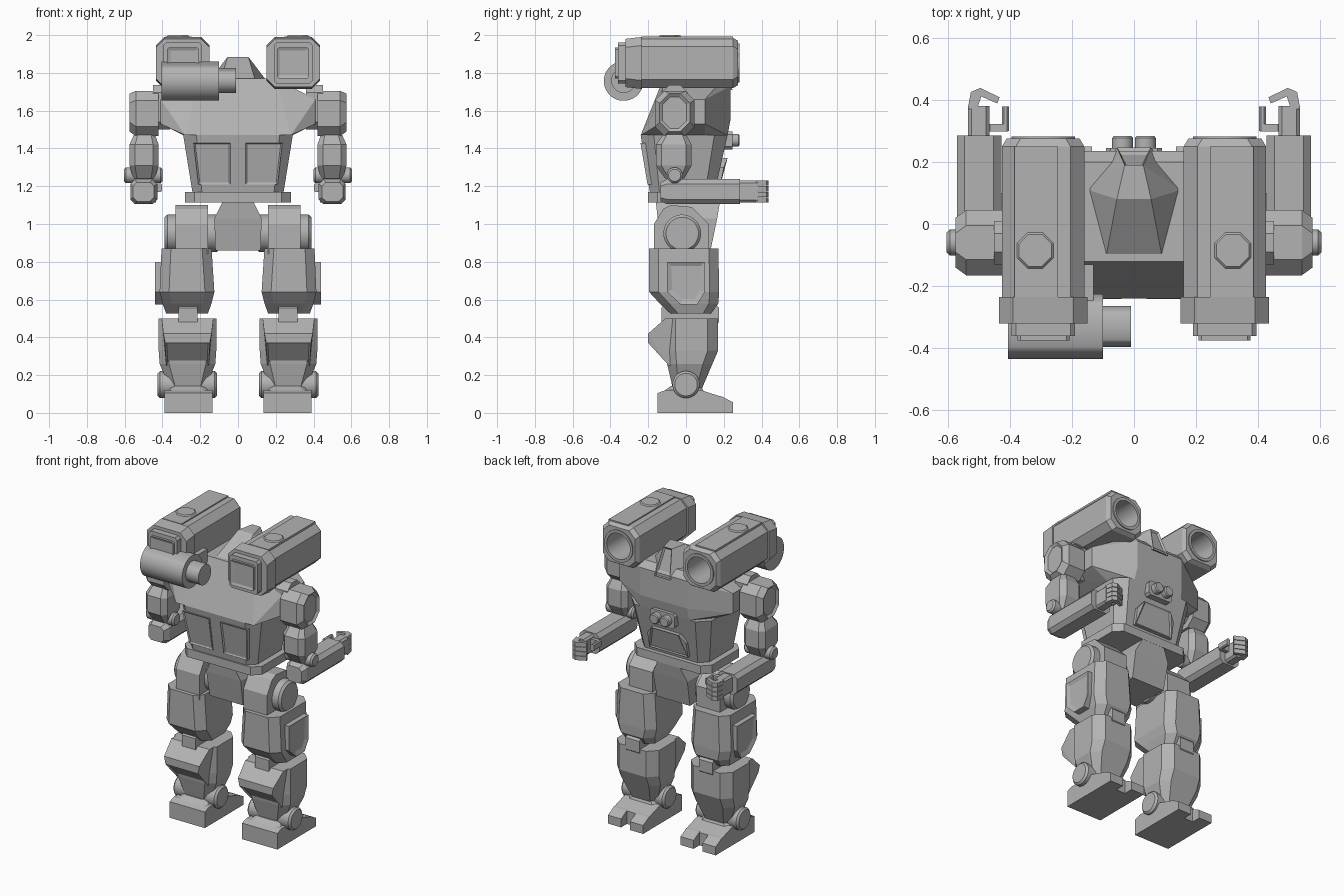
import bpy, bmesh, math
from mathutils import Vector, Matrix

if "Cube" in bpy.data.objects:
    bpy.data.objects.remove(bpy.data.objects["Cube"])

grey = bpy.data.materials.new("armour_grey")
grey.use_nodes = True
grey.diffuse_color = (0.45, 0.45, 0.45, 1)
grey.node_tree.nodes["Principled BSDF"].inputs["Base Color"].default_value = (0.45, 0.45, 0.45, 1)


def finish(bm, name, pair=False, smooth=False):
    """Turn a bmesh into an object, or into a mirrored left and right pair."""
    bmesh.ops.recalc_face_normals(bm, faces=bm.faces)
    objects = []
    for side in (("left_", "right_") if pair else ("",)):
        if side == "right_":
            bm.transform(Matrix.Scale(-1, 4, (1, 0, 0)))
            bmesh.ops.reverse_faces(bm, faces=bm.faces)
        mesh = bpy.data.meshes.new(side + name)
        bm.to_mesh(mesh)
        mesh.materials.append(grey)
        if smooth:
            mesh.polygons.foreach_set("use_smooth", [True] * len(mesh.polygons))
            mesh.set_sharp_from_angle(angle=math.radians(35))
        ob = bpy.data.objects.new(side + name, mesh)
        bpy.context.scene.collection.objects.link(ob)
        objects.append(ob)
    bm.free()
    return objects


def hull(name, points, pair=False, inset=None):
    """Convex solid; inset = (direction, border, depth) sinks or raises one face."""
    bm = bmesh.new()
    for p in points:
        bm.verts.new(p)
    bmesh.ops.remove_doubles(bm, verts=bm.verts, dist=0.0005)
    bmesh.ops.convex_hull(bm, input=bm.verts)
    bmesh.ops.delete(bm, geom=[v for v in bm.verts if not v.link_faces], context="VERTS")
    bmesh.ops.dissolve_limit(bm, angle_limit=0.02, verts=bm.verts, edges=bm.edges)
    bmesh.ops.recalc_face_normals(bm, faces=bm.faces)
    if inset:
        direction, border, depth = inset
        face = max(bm.faces, key=lambda f: f.normal.dot(Vector(direction).normalized()))
        bmesh.ops.inset_region(bm, faces=[face], thickness=border, depth=depth)
    return finish(bm, name, pair)


def place(axis, t, a, b):
    return {"x": (t, a, b), "y": (a, t, b), "z": (a, b, t)}[axis]


def block(name, axis, sections, pair=False, inset=None):
    """Solid through chamfered rectangles (t, a0, a1, b0, b1, chamfer) along an axis."""
    pts = []
    for t, a0, a1, b0, b1, c in sections:
        for a, da in ((a0, c), (a1, -c)):
            for b, db in ((b0, c), (b1, -c)):
                pts += [place(axis, t, a + da, b), place(axis, t, a, b + db)]
    return hull(name, pts, pair, inset)


def box(name, x, y, z, c=0.0, axis="y", pair=False, inset=None):
    t, a, b = {"x": (x, y, z), "y": (y, x, z), "z": (z, x, y)}[axis]
    return block(name, axis, [(k, *a, *b, c) for k in t], pair, inset)


def prism(name, x, profile, pair=False, inset=None):
    return hull(name, [(k, y, z) for k in x for y, z in profile], pair, inset)


def lathe(name, axis, centre, profile, sides=32, pair=False):
    """Revolve (radius, position) points around an axis; centre is the other two coordinates."""
    bm = bmesh.new()
    rings = []
    for r, t in profile:
        ring = []
        for i in range(sides if r else 1):
            w = 2 * math.pi * (i + 0.5) / sides
            ring.append(bm.verts.new(place(axis, t, centre[0] + r * math.cos(w), centre[1] + r * math.sin(w))))
        rings.append(ring)
    for p, q in zip(rings, rings[1:]):
        for i in range(sides):
            j = (i + 1) % sides
            corners = [p[i % len(p)], p[j % len(p)], q[j % len(q)], q[i % len(q)]]
            bm.faces.new(list(dict.fromkeys(corners)))
    return finish(bm, name, pair, sides > 12)


def cylinder(name, axis, centre, r, t0, t1, bevel=0.0, sides=32, pair=False):
    return lathe(name, axis, centre, [(0, t0), (r - bevel, t0), (r, t0 + bevel), (r, t1 - bevel),
                                      (r - bevel, t1), (0, t1)], sides, pair)


# Torso: tapered abdomen, wide chest, waist plate
block("abdomen", "z", [(1.16, -0.24, 0.24, -0.19, 0.15, 0.05), (1.47, -0.29, 0.29, -0.24, 0.22, 0.07)])
chest = []
for s in (-1, 1):
    chest += [(s * 0.28, -0.24, 1.47), (s * 0.18, 0.22, 1.47), (s * 0.29, 0.1, 1.47),
              (s * 0.41, -0.14, 1.53), (s * 0.41, 0.1, 1.53), (s * 0.41, -0.13, 1.66), (s * 0.41, 0.1, 1.66),
              (s * 0.17, 0.235, 1.55), (s * 0.17, 0.235, 1.73), (s * 0.2, -0.12, 1.77), (s * 0.18, 0.2, 1.77)]
hull("chest", chest)
box("waist_plate", (-0.28, 0.28), (-0.2, 0.18), (1.115, 1.17), 0.05, "z")

# Paired panels on the rear and one raised plate on the belly
hull("rear_panel", [(x, y + d, z) for d in (0, 0.03) for x, y, z in
     ((0.04, -0.204, 1.21), (0.21, -0.204, 1.21), (0.04, -0.241, 1.43), (0.235, -0.241, 1.43))],
     True, ((0, -1, -0.15), 0.012, -0.006))
hull("belly_plate", [(x * s, y - d, z) for s in (-1, 1) for d in (0, 0.04) for x, y, z in
     ((0.14, 0.18, 1.2), (0.14, 0.2, 1.3), (0.1, 0.22, 1.35))], False, ((0, 1, -0.2), 0.012, -0.006))

# Twin sensors on the chest
box("sensor_mount", (-0.09, 0.09), (0.18, 0.245), (1.395, 1.49), 0.015)
cylinder("sensor", "y", (0.037, 1.443), 0.034, 0.22, 0.283, 0.006, 20, True)

# Faceted head with a recessed front window
head = []
for s in (-1, 1):
    head += [(s * 0.055, 0.08, 1.885), (s * 0.03, 0.19, 1.885), (s * 0.09, -0.105, 1.765),
             (s * 0.15, 0.11, 1.76), (s * 0.055, 0.246, 1.71)]
hull("head", head, False, ((0, 1, 0.3), 0.012, -0.012))

# Shoulder pods with collar, door, roof strip, hatch and open bore
pods = block("pod_body", "y", [(-0.24, 0.16, 0.425, 1.72, 1.985, 0.045), (0.25, 0.16, 0.425, 1.72, 1.985, 0.045),
                               (0.275, 0.175, 0.41, 1.735, 1.97, 0.045)], True)
cutters = cylinder("bore_cutter", "y", (0.292, 1.852), 0.09, 0.0, 0.4, 0, 32, True)
for pod, cutter in zip(pods, cutters):
    cut = pod.modifiers.new("bore", "BOOLEAN")
    cut.operation, cut.object, cut.solver = "DIFFERENCE", cutter, "EXACT"
    bpy.context.view_layer.update()
    bored = bpy.data.meshes.new_from_object(pod.evaluated_get(bpy.context.evaluated_depsgraph_get()))
    pod.modifiers.clear()
    pod.data = bored
    bpy.data.objects.remove(cutter)
lathe("pod_muzzle_ring", "y", (0.292, 1.852), [(0.085, 0.05), (0.103, 0.05), (0.103, 0.282), (0.085, 0.282),
                                               (0.085, 0.05)], 32, True)
block("pod_collar", "y", [(-0.32, 0.15, 0.435, 1.725, 1.98, 0.045), (-0.235, 0.15, 0.435, 1.715, 1.99, 0.045)], True)
box("pod_cap", (0.19, 0.395), (-0.36, -0.3), (1.745, 1.96), 0.015, "y", True)
box("pod_door", (0.207, 0.375), (-0.375, -0.35), (1.77, 1.935), 0.01, "y", True, ((0, -1, 0), 0.018, -0.007))
box("pod_roof_strip", (0.245, 0.385), (-0.235, 0.25), (1.96, 1.993), 0.0, "y", True)
cylinder("pod_hatch", "z", (0.318, -0.085), 0.064, 1.97, 2.0, 0.008, 8, True)

# Sideways drum and barrel on the right pod
cylinder("side_drum", "x", (-0.33, 1.757), 0.105, -0.405, -0.1)
cylinder("side_barrel", "x", (-0.33, 1.76), 0.066, -0.12, -0.01)
box("drum_bracket", (-0.2, -0.13), (-0.28, -0.13), (1.73, 1.82))

# Arms
box("shoulder_joint", (0.36, 0.45), (-0.13, 0.01), (1.5, 1.735), 0.04, "x", True)
block("upper_arm", "x", [(0.42, -0.165, 0.045, 1.465, 1.705, 0.05), (0.54, -0.165, 0.045, 1.465, 1.705, 0.05),
                         (0.575, -0.14, 0.02, 1.49, 1.69, 0.05)], True, ((1, 0, 0), 0.018, -0.012))
block("elbow_housing", "z", [(1.475, 0.44, 0.55, -0.12, 0.0, 0.02), (1.42, 0.42, 0.575, -0.16, 0.03, 0.03),
                             (1.31, 0.42, 0.575, -0.16, 0.03, 0.03), (1.24, 0.44, 0.555, -0.11, -0.01, 0.02)], True)
cylinder("elbow_pin", "x", (-0.06, 1.258), 0.042, 0.4, 0.603, 0.01, 24, True)
block("forearm", "y", [(-0.135, 0.445, 0.555, 1.12, 1.22, 0.02), (-0.1, 0.427, 0.57, 1.105, 1.237, 0.025),
                       (0.285, 0.427, 0.57, 1.105, 1.237, 0.025)], True)

# Hands: palm, four stacked curled fingers, thumb
box("palm", (0.465, 0.535), (0.27, 0.38), (1.115, 1.23), 0.012, "y", True)
for i in range(4):
    low = 1.113 + i * 0.03
    for part, outline in (("base", ((0.505, 0.37), (0.535, 0.37), (0.525, 0.425), (0.49, 0.415), (0.495, 0.438))),
                          ("tip", ((0.525, 0.425), (0.495, 0.438), (0.49, 0.415), (0.433, 0.408), (0.44, 0.388)))):
        hull(f"finger_{i + 1}_{part}", [(x, y, z) for x, y in outline for z in (low, low + 0.027)], True)
box("thumb_base", (0.405, 0.47), (0.297, 0.322), (1.17, 1.215), 0.006, "y", True)
box("thumb_tip", (0.403, 0.425), (0.3, 0.378), (1.17, 1.215), 0.006, "y", True)

# Pelvis and hips
block("pelvis", "z", [(1.12, -0.08, 0.08, -0.16, 0.18, 0.0), (1.03, -0.125, 0.125, -0.15, 0.165, 0.0),
                      (0.86, -0.12, 0.12, -0.12, 0.13, 0.0)])
prism("hip_block", (0.16, 0.33), ((-0.17, 0.84), (-0.17, 1.0), (-0.12, 1.08), (-0.08, 1.1), (0.03, 1.09),
                                  (0.12, 1.0), (0.12, 0.84)), True)
cylinder("hip_joint", "x", (-0.02, 0.95), 0.1, 0.1, 0.388, 0.014, 32, True)

# Legs
block("thigh", "z", [(0.87, 0.14, 0.405, -0.195, 0.172, 0.05), (0.64, 0.125, 0.415, -0.195, 0.175, 0.05),
                     (0.58, 0.14, 0.4, -0.14, 0.172, 0.05), (0.525, 0.16, 0.38, -0.08, 0.13, 0.04)], True)
prism("thigh_panel", (0.39, 0.44), ((-0.1, 0.8), (0.1, 0.8), (0.1, 0.64), (0.06, 0.575), (-0.03, 0.575),
                                    (-0.1, 0.64)), True, ((1, 0, 0), 0.03, -0.01))
box("knee", (0.215, 0.315), (-0.13, 0.175), (0.455, 0.58), 0.025, "x", True)
block("shin", "z", [(0.5, 0.115, 0.42, -0.11, 0.17, 0.055), (0.33, 0.115, 0.42, -0.11, 0.17, 0.055),
                    (0.26, 0.12, 0.415, -0.1, 0.14, 0.05), (0.13, 0.17, 0.36, -0.07, 0.085, 0.03)], True)
block("knee_guard", "z", [(0.5, 0.13, 0.405, -0.11, 0.0, 0.0), (0.42, 0.14, 0.395, -0.2, 0.0, 0.0),
                          (0.37, 0.15, 0.385, -0.2, 0.0, 0.0), (0.25, 0.155, 0.38, -0.09, 0.0, 0.0)],
      True, ((0, -1, -1), 0.012, -0.01))
cylinder("ankle", "x", (0, 0.15), 0.072, 0.112, 0.425, 0.012, 24, True)

# Feet with two split toes
prism("foot", (0.135, 0.39), ((-0.15, 0), (-0.15, 0.105), (-0.11, 0.12), (0.08, 0.12), (0.19, 0.085), (0.19, 0)), True)
block("foot_top", "z", [(0.1, 0.14, 0.385, -0.14, 0.1, 0.03), (0.142, 0.18, 0.345, -0.08, 0.08, 0.02)], True)
for part, x in (("inner", (0.135, 0.23)), ("outer", (0.295, 0.39))):
    prism(part + "_toe", x, ((0.17, 0), (0.25, 0), (0.25, 0.055), (0.19, 0.087), (0.17, 0.09)), True)
